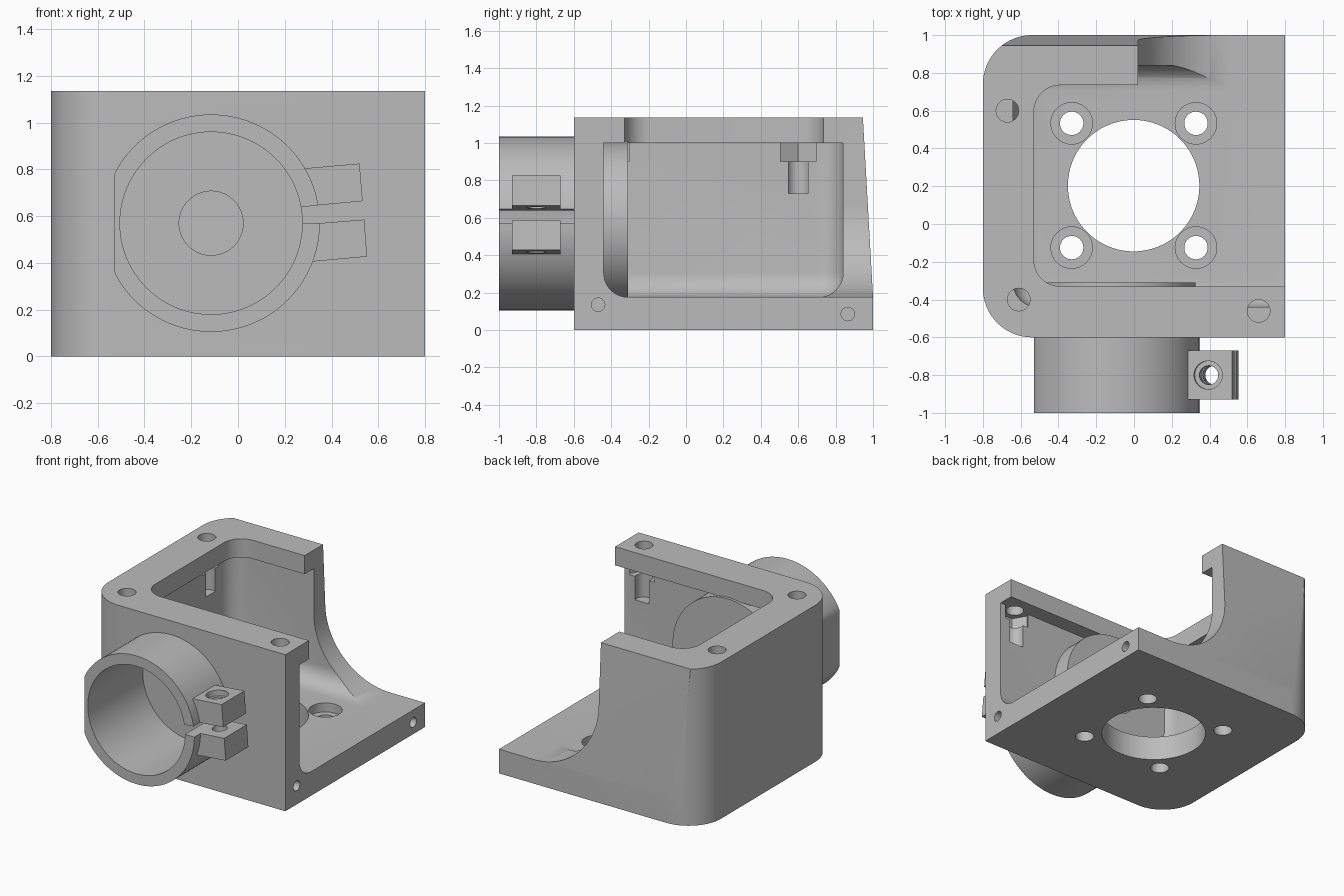
import bpy, bmesh
from math import pi, sin, cos, radians
from mathutils import Vector, Matrix

if "Cube" in bpy.data.objects:
    bpy.data.objects.remove(bpy.data.objects["Cube"], do_unlink=True)

grey = bpy.data.materials.new("light grey plastic")
grey.use_nodes = True
COLOUR = (0.5, 0.5, 0.5, 1)
grey.diffuse_color = COLOUR
grey.node_tree.nodes["Principled BSDF"].inputs["Base Color"].default_value = COLOUR


def finish(bm, name):
    bmesh.ops.recalc_face_normals(bm, faces=bm.faces)
    mesh = bpy.data.meshes.new(name)
    bm.to_mesh(mesh)
    bm.free()
    mesh.materials.append(grey)
    ob = bpy.data.objects.new(name, mesh)
    bpy.context.collection.objects.link(ob)
    return ob


def arc(cx, cy, r, start, end, n=16):
    return [(cx + r * cos(radians(start + (end - start) * i / n)),
             cy + r * sin(radians(start + (end - start) * i / n))) for i in range(n + 1)]


def prism(name, points, axis, lo, hi):
    """Extrude a flat outline along one axis from lo to hi."""
    place = {"x": lambda a, b, h: (h, a, b),
             "y": lambda a, b, h: (a, h, b),
             "z": lambda a, b, h: (a, b, h)}[axis]
    bm = bmesh.new()
    face = bm.faces.new([bm.verts.new(place(a, b, lo)) for a, b in points])
    out = bmesh.ops.extrude_face_region(bm, geom=[face])
    moved = [v for v in out["geom"] if isinstance(v, bmesh.types.BMVert)]
    bmesh.ops.translate(bm, verts=moved, vec=place(0, 0, hi - lo))
    return finish(bm, name)


def disc(name, a, b, r, axis, lo, hi, n=72):
    return prism(name, arc(a, b, r, 0, 360, n)[:-1], axis, lo, hi)


def combine(target, tool, operation):
    tool.hide_render = True
    mod = target.modifiers.new(operation, 'BOOLEAN')
    mod.operation, mod.object, mod.solver = operation, tool, 'EXACT'
    bpy.context.view_layer.objects.active = target
    bpy.ops.object.modifier_apply(modifier=mod.name)
    bpy.data.objects.remove(tool, do_unlink=True)


def cut(tool):
    combine(housing, tool, 'DIFFERENCE')


def add(tool):
    combine(housing, tool, 'UNION')


# Block with two rounded corners
outline = ([(0.8, -0.6), (0.8, 1.0)] + arc(-0.54, 0.74, 0.26, 90, 180)
           + arc(-0.54, -0.34, 0.26, 180, 270))
housing = prism("housing", outline, "z", 0, 1.135)

# Sloping back face
cut(prism("back_slope", [(1.0, 0.175), (0.9421, 1.2), (1.2, 1.2), (1.2, 0.175)], "x", -1, 1))

# Main cavity, open to the side, with filleted inner edges
bm = bmesh.new()
bmesh.ops.create_cube(bm, size=1)
lo, hi = Vector((-0.64, -0.44, 0.175)), Vector((1.0, 0.84, 1.0))
for v in bm.verts:
    v.co = [hi[i] if v.co[i] > 0 else lo[i] for i in range(3)]
soft = []
for e in bm.edges:
    a, b = (v.co for v in e.verts)
    left = max(a.x, b.x) < 0
    floor = max(a.z, b.z) < 0.5
    upright = abs(a.z - b.z) > 0.1
    along_x = abs(a.x - b.x) > 0.1
    if (left and upright) or (floor and (left or along_x)):
        soft.append(e)
bmesh.ops.bevel(bm, geom=soft, offset=0.13, segments=10, profile=0.5, affect='EDGES')
cut(finish(bm, "cavity"))

# Top opening inside the lip
opening = ([(1.0, -0.33), (1.0, 0.735)] + arc(-0.39, 0.595, 0.14, 90, 180)
           + arc(-0.39, -0.19, 0.14, 180, 270))
cut(prism("top_opening", opening, "z", 0.9, 1.3))

# Swept cut through the back wall
sweep = arc(0.52, 0.675, 0.5, 180, 270, 24) + [(1.0, 0.175), (1.0, 1.3), (0.02, 1.3)]
cut(prism("back_cut", sweep, "y", 0.6, 1.2))

# Clamp ring with one flat side, and its inner boss
CX, CZ = -0.115, 0.57


def flat_disc(name, r, lo, hi):
    pts = [(max(x, -0.53), z) for x, z in arc(CX, CZ, r, 0, 360, 96)[:-1]]
    return prism(name, pts, "y", lo, hi)


add(flat_disc("clamp_ring", 0.465, -1.0, -0.55))
add(flat_disc("inner_boss", 0.44, -0.5, -0.31))

# Clamp ears
add(prism("upper_ear", [(0.2, 0.797), (0.52, 0.825), (0.533, 0.664), (0.2, 0.634)], "y", -0.93, -0.67))
add(prism("lower_ear", [(0.2, 0.56), (0.54, 0.586), (0.552, 0.427), (0.2, 0.395)], "y", -0.93, -0.67))

# Bore, shaft hole and clamp slot
cut(disc("bore", CX, CZ, 0.39, "y", -1.2, -0.37, 96))
cut(disc("shaft_hole", CX, CZ, 0.137, "y", -0.5, -0.2))
cut(prism("slot", [(0.2, 0.57), (0.35, 0.57), (0.6, 0.59), (0.6, 0.671), (0.2, 0.632)], "y", -1.2, -0.6))

# Tilted clamp screw hole with counterbore
for r, low, high in ((0.05, -0.4, 0.4), (0.075, 0.16, 0.4)):
    tool = disc("ear_hole", 0, 0, r, "z", low, high, 40)
    tool.data.transform(Matrix.Translation((0.41, -0.8, 0.615)) @ Matrix.Rotation(radians(-5), 4, 'Y'))
    cut(tool)

# Lid screw holes with hexagonal nut pockets
for x, y in ((-0.67, 0.6), (-0.61, -0.4), (0.66, -0.46)):
    cut(disc("lid_hole", x, y, 0.06, "z", 0.73, 1.3, 32))
    cut(disc("nut_pocket", x, y, 0.11, "z", 0.9, 1.0, 6))

# Side screw holes
for y, z in ((-0.47, 0.135), (0.865, 0.085)):
    cut(disc("side_hole", y, z, 0.036, "x", 0.5, 1.0, 32))

# Floor opening and four counterbored mounting holes
cut(disc("floor_opening", -0.002, 0.203, 0.348, "z", -0.2, 0.4, 96))
for x in (-0.33, 0.328):
    for y in (-0.125, 0.533):
        cut(disc("mount_hole", x, y, 0.062, "z", -0.2, 0.4, 40))
        cut(disc("counterbore", x, y, 0.11, "z", 0.11, 0.3, 40))

# Smooth curves, crisp edges
bpy.ops.object.select_all(action='DESELECT')
housing.select_set(True)
bpy.context.view_layer.objects.active = housing
bpy.ops.object.shade_smooth_by_angle(angle=radians(30))
